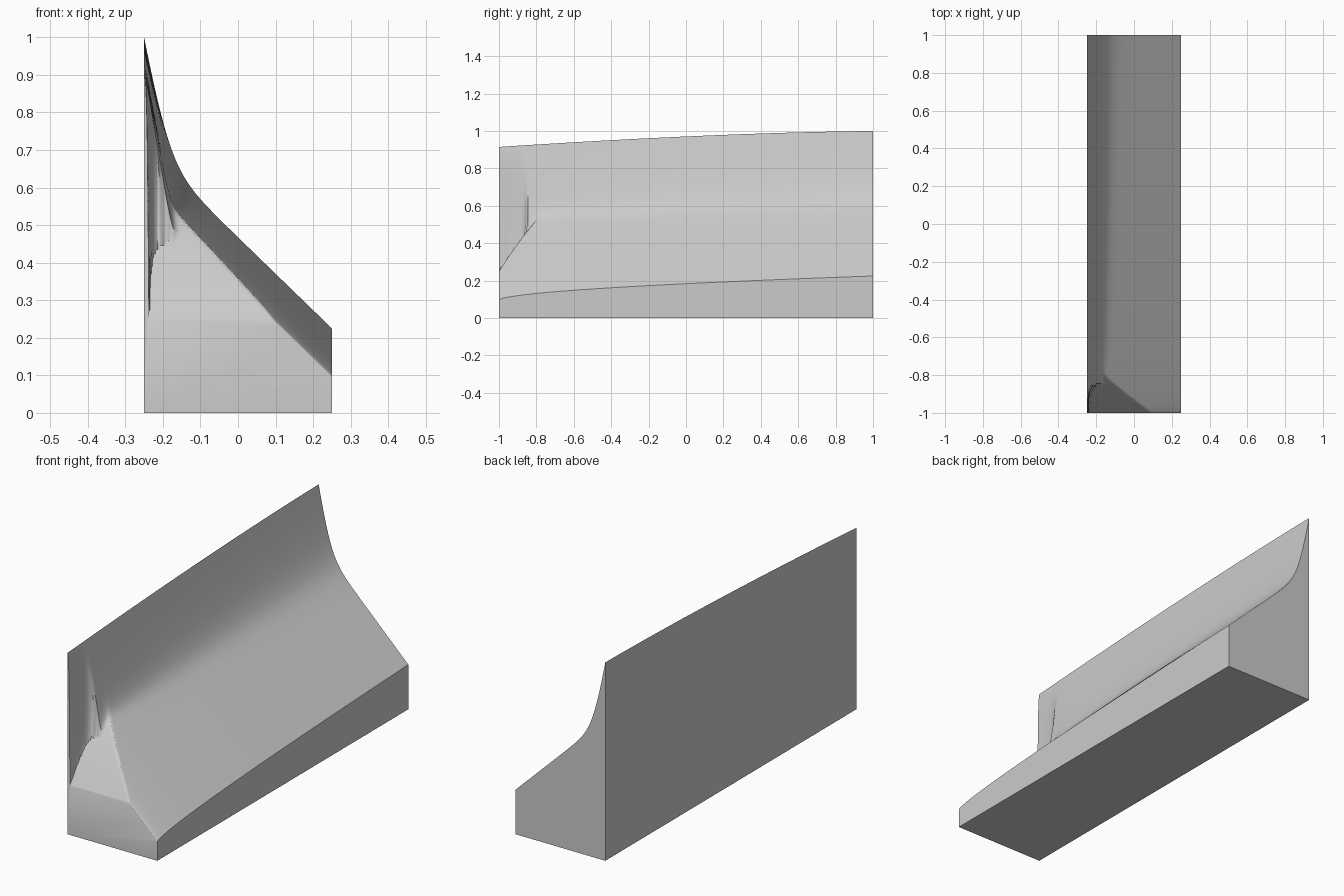
import bpy
import bmesh
from math import exp, log

cube = bpy.data.objects.get("Cube")
if cube:
    bpy.data.objects.remove(cube)

HALF_W, HALF_L = 0.25, 1.0
NX, NY = 110, 120


def smooth_max(a, b, k):
    return max(a, b) + k * log(1 + exp(-abs(a - b) / k))


def height(x, y):
    t = y + HALF_L              # distance from the front
    u = t / (2 * HALF_L)        # 0 at the front, 1 at the back
    d = x + HALF_W              # distance from the tall side
    # gentle slope falling to the low side
    slope = 0.095 + 0.13 * u ** 0.55 + 0.97 * (HALF_W - x)
    # scoop cut into the front end
    scoop = 0.25 + 1.6 * t - 1.2 * t * t if t < 0.5 else 2.0
    # steep wall, dropping away faster at the front
    crest = 1 - 0.085 * (1 - u) ** 1.7 - 0.011 * u
    wall = crest - (5.4 + 2.6 * exp(-10 * t)) * d
    wall -= 2.5e7 * max(0, 1 - t / 0.15) ** 2 * min(d, 0.08) ** 4
    # the valley widens toward the back
    return smooth_max(wall, min(slope, scoop), 0.003 + 0.117 * u ** 0.5)


# Columns crowd toward the wall, rows toward the scoop
xs = [-HALF_W + 2 * HALF_W * (i / NX) ** 1.4 for i in range(NX + 1)]
ys = [-HALF_L + 2 * HALF_L * (j / NY) ** 1.8 for j in range(NY + 1)]

# Curved top surface
bm = bmesh.new()
grid = [[bm.verts.new((x, y, height(x, y))) for x in xs] for y in ys]
for near, far in zip(grid, grid[1:]):
    for i in range(NX):
        bm.faces.new((near[i], near[i + 1], far[i + 1], far[i]))

# Flat sides and base
fl, fr, br, bl = [bm.verts.new((sx * HALF_W, sy * HALF_L, 0))
                  for sx, sy in ((-1, -1), (1, -1), (1, 1), (-1, 1))]
bm.faces.new([fl, fr] + grid[0][::-1])
bm.faces.new([br, bl] + grid[-1])
bm.faces.new([fr, br] + [row[-1] for row in reversed(grid)])
bm.faces.new([bl, fl] + [row[0] for row in grid])
bm.faces.new((fl, bl, br, fr))
bmesh.ops.recalc_face_normals(bm, faces=bm.faces)

mesh = bpy.data.meshes.new("curved_block")
bm.to_mesh(mesh)
bm.free()
block = bpy.data.objects.new("curved_block", mesh)
bpy.context.collection.objects.link(block)

# Single grey finish
grey = bpy.data.materials.new("light_grey")
grey.use_nodes = True
color = (0.6, 0.6, 0.6, 1)
grey.diffuse_color = color
grey.node_tree.nodes["Principled BSDF"].inputs["Base Color"].default_value = color
mesh.materials.append(grey)

bpy.ops.object.select_all(action="DESELECT")
block.select_set(True)
bpy.context.view_layer.objects.active = block
bpy.ops.object.shade_smooth_by_angle(angle=0.6)
